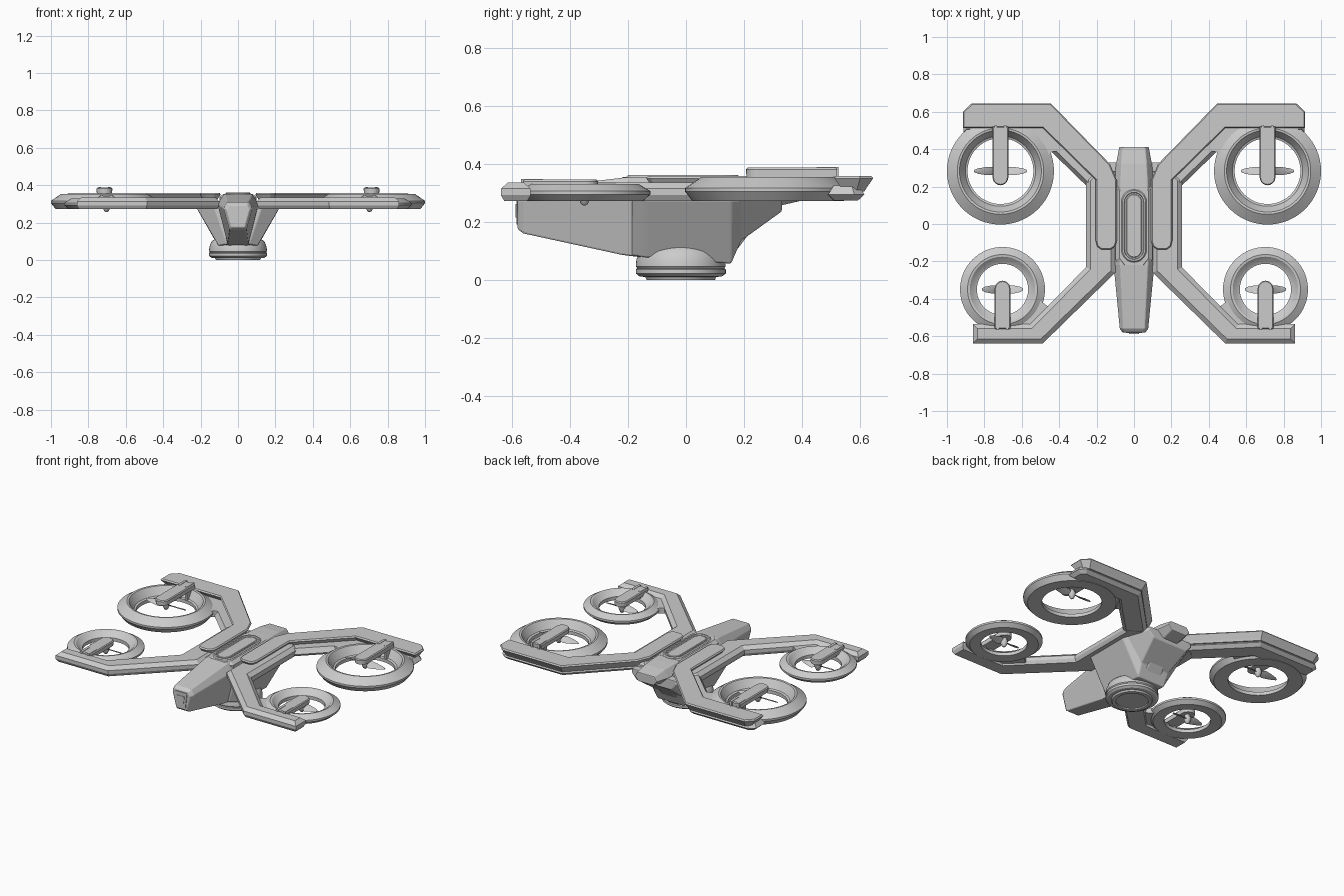
import bpy, bmesh, math
from mathutils import Vector

if "Cube" in bpy.data.objects:
    bpy.data.objects.remove(bpy.data.objects["Cube"])


def finish(name, bm, mirror=False, smooth=False, bevel=0.0):
    bmesh.ops.remove_doubles(bm, verts=bm.verts, dist=1e-5)
    bmesh.ops.recalc_face_normals(bm, faces=bm.faces)
    me = bpy.data.meshes.new(name)
    bm.to_mesh(me)
    bm.free()
    ob = bpy.data.objects.new(name, me)
    bpy.context.collection.objects.link(ob)
    if bevel:
        b = ob.modifiers.new("Bevel", 'BEVEL')
        b.width, b.segments, b.limit_method = bevel, 2, 'ANGLE'
    if mirror:
        m = ob.modifiers.new("Mirror", 'MIRROR')
        m.use_axis[0] = True
    if smooth:
        bpy.ops.object.select_all(action='DESELECT')
        ob.select_set(True)
        bpy.context.view_layer.objects.active = ob
        bpy.ops.object.shade_smooth_by_angle(angle=math.radians(30))
    return ob


def loft(name, rings, cap=True, **kw):
    """Bridge equal-length rings of points and cap both ends."""
    bm = bmesh.new()
    rows = [[bm.verts.new(p) for p in r] for r in rings]
    n = len(rows[0])
    for a, b in zip(rows, rows[1:]):
        for i in range(n):
            j = (i + 1) % n
            bm.faces.new((a[i], a[j], b[j], b[i]))
    if cap:
        bm.faces.new(rows[0])
        bm.faces.new(rows[-1])
    return finish(name, bm, **kw)


def inset(pts, d):
    """Mitred inward offset of a counter-clockwise polygon."""
    out = []
    for i, p in enumerate(pts):
        p = Vector(p)
        a = (p - Vector(pts[i - 1])).normalized()
        b = (Vector(pts[(i + 1) % len(pts)]) - p).normalized()
        na, nb = Vector((-a.y, a.x)), Vector((-b.y, b.x))
        out.append(p + (na + nb) * d / (1 + na.dot(nb)))
    return out


def slab(name, pts, layers, mirror=True, **kw):
    """Outline stacked at (z, inset) layers."""
    rings = [[(q.x, q.y, z) for q in inset(pts, d)] for z, d in layers]
    return loft(name, rings, mirror=mirror, **kw)


def lathe(name, profile, cx, cy, closed=False, n=64, **kw):
    rings = [[(cx + r * math.cos(2 * math.pi * i / n), cy + r * math.sin(2 * math.pi * i / n), z)
              for i in range(n)] for r, z in profile]
    if closed:
        rings.append(rings[0])
    return loft(name, rings, cap=not closed, smooth=True, **kw)


def capsule(cx, y0, y1, r, n=10):
    """Counter-clockwise stadium outline along y."""
    top = [(cx + r * math.cos(math.pi * i / n), y1 - r + r * math.sin(math.pi * i / n)) for i in range(n + 1)]
    bot = [(cx - r * math.cos(math.pi * i / n), y0 + r - r * math.sin(math.pi * i / n)) for i in range(n + 1)]
    return top + bot


def sections(name, secs, **kw):
    """Hull from (y, top width, top z, mid width, mid z, low width, low z)."""
    rings = []
    for y, wt, zt, wm, zm, wl, zl in secs:
        half = [(wt, zt), (wm, zm), (wl, zl)]
        rings.append([(w, y, z) for w, z in half] + [(-w, y, z) for w, z in reversed(half)])
    return loft(name, rings, **kw)


# Slim central fuselage, nose to tail
sections("fuselage", [
    (-0.580, 0.048, 0.295, 0.062, 0.270, 0.036, 0.175),
    (-0.560, 0.058, 0.310, 0.077, 0.275, 0.045, 0.160),
    (-0.220, 0.075, 0.352, 0.110, 0.300, 0.055, 0.086),
    (-0.140, 0.075, 0.354, 0.110, 0.300, 0.055, 0.076),
    (0.150, 0.075, 0.354, 0.110, 0.300, 0.055, 0.070),
    (0.240, 0.072, 0.352, 0.105, 0.300, 0.050, 0.190),
    (0.320, 0.068, 0.348, 0.098, 0.300, 0.050, 0.255),
    (0.412, 0.060, 0.335, 0.080, 0.305, 0.055, 0.276)], bevel=0.005)
# Wide belly with sides leaning inward
sections("belly", [
    (-0.186, 0.120, 0.300, 0.125, 0.275, 0.060, 0.085),
    (-0.140, 0.205, 0.300, 0.220, 0.275, 0.105, 0.078),
    (0.155, 0.205, 0.300, 0.220, 0.275, 0.095, 0.056),
    (0.190, 0.195, 0.300, 0.210, 0.275, 0.100, 0.135),
    (0.330, 0.155, 0.300, 0.160, 0.275, 0.125, 0.236)], bevel=0.005)
# Nose lamp recess frame and lens
for nm, w, y, z0, z1 in (("nose_frame", 0.042, -0.584, 0.19, 0.285), ("nose_lens", 0.026, -0.587, 0.215, 0.262)):
    loft(nm, [[(-w * .75, yy, z0), (w * .75, yy, z0), (w, yy, z1), (-w, yy, z1)] for yy in (y, -0.56)])

# Sensor turret under the belly
lathe("sensor_turret", [(0.095, 0.008), (0.095, 0.0), (0.118, 0.0), (0.122, 0.01), (0.142, 0.012),
                        (0.155, 0.022), (0.155, 0.036), (0.150, 0.040), (0.155, 0.046), (0.153, 0.07),
                        (0.142, 0.098), (0.115, 0.12), (0.07, 0.132)], 0, -0.018)

# Raised top hatch: rim and sunken lid
rim = capsule(0, -0.205, 0.185, 0.068)
slab("hatch_rim", rim, [(0.33, 0), (0.355, 0), (0.361, 0.006), (0.361, 0.015), (0.352, 0.019)], mirror=False)
slab("hatch_lid", capsule(0, -0.18, 0.16, 0.042), [(0.34, 0), (0.355, 0), (0.358, 0.004)], mirror=False)
slab("hatch_base", [(-0.10, 0.20), (-0.10, -0.19), (-0.06, -0.24), (0.06, -0.24), (0.10, -0.19), (0.10, 0.20)],
     [(0.30, 0), (0.335, 0), (0.354, 0.022)], mirror=False)

# Rear arms: raised upper shell over a lower spar
slab("rear_arm_upper", [(0.092, -0.09), (0.10, -0.12), (0.125, -0.137), (0.175, -0.137), (0.197, -0.12),
                        (0.205, -0.09), (0.205, 0.235), (0.487, 0.512), (0.914, 0.512), (0.914, 0.60),
                        (0.868, 0.645), (0.445, 0.645), (0.128, 0.32), (0.092, 0.235)],
     [(0.305, 0.03), (0.318, 0.022), (0.350, 0.0), (0.358, 0.006)])
slab("rear_arm_lower", [(0.15, 0.10), (0.25, 0.20), (0.43, 0.375), (0.52, 0.47), (0.912, 0.49),
                        (0.912, 0.58), (0.875, 0.615), (0.46, 0.615), (0.14, 0.29)],
     [(0.274, 0.022), (0.294, 0.0), (0.312, 0.012), (0.325, 0.02)])
# Front arms with the side rail along the fuselage
slab("front_arm", [(0.10, -0.26), (0.487, -0.638), (0.862, -0.638), (0.862, -0.535), (0.556, -0.535),
                   (0.257, -0.232), (0.257, 0.24), (0.20, 0.30), (0.10, 0.28)],
     [(0.272, 0.012), (0.292, 0.0), (0.314, 0.0), (0.335, 0.024)])
# Webs joining the ring ducts to the arms
slab("rear_web", [(0.36, 0.40), (0.36, 0.35), (0.40, 0.392), (0.44, 0.385), (0.47, 0.36), (0.54, 0.42), (0.54, 0.52)],
     [(0.285, 0), (0.325, 0)])
slab("front_web", [(0.43, -0.46), (0.52, -0.54), (0.62, -0.53), (0.50, -0.41), (0.475, -0.43)],
     [(0.282, 0), (0.315, 0)])


def rotor(tag, cx, cy, R, hole, ztop, zedge, s, pod_in, pod_out, pod_z):
    """Ring duct, motor pod, hub and two-blade propeller; s = +1 rear, -1 front."""
    rim_r = R - 0.055 if s > 0 else R - 0.04
    lathe(tag + "_duct", [(hole, 0.276), (R - 0.025, 0.272), (R, zedge - 0.012), (R, zedge),
                          (rim_r, ztop), (rim_r - 0.012, ztop - 0.002), (hole + 0.012, 0.303), (hole, 0.298)],
          cx, cy, closed=True, mirror=True)
    # pod bar reaching from the arm to the ring centre
    pod = capsule(cx, 0, pod_out - pod_in + 0.042, 0.042)[11:]
    pod = pod + [(cx + 0.042, pod_out - pod_in), (cx - 0.042, pod_out - pod_in)]
    pod = [(x, s * (y + pod_in)) for x, y in pod]
    if s < 0:
        pod.reverse()
    slab(tag + "_motor_pod", pod, [(pod_z - 0.032, 0.001), (pod_z - 0.006, 0), (pod_z, 0.005)])
    # twin ribs and mounting foot at the pod root
    for dx in (-0.033, 0.018):
        ya, yb = sorted((s * (pod_out - 0.07), s * (pod_out + 0.006)))
        x0, x1 = cx + dx, cx + dx + 0.015
        slab(tag + "_pod_rib", [(x0, ya), (x1, ya), (x1, yb), (x0, yb)], [(0.30, 0), (pod_z + 0.002, 0)])
    # hub with spinner
    zb = pod_z - 0.055
    lathe(tag + "_hub", [(0.004, zb - 0.034), (0.012, zb - 0.028), (0.02, zb - 0.01), (0.022, zb + 0.01),
                         (0.016, zb + 0.012), (0.016, pod_z - 0.02)], cx, cy, n=24, mirror=True)
    # pitched blades
    L = hole * 0.80
    for d in (-1, 1):
        rings = []
        for t, w, a in ((0.06, 0.012, 40), (0.3, 0.026, 32), (0.55, 0.023, 22), (0.85, 0.015, 14), (1.0, 0.006, 10)):
            c, sn = math.cos(math.radians(a)), math.sin(math.radians(a)) * d
            rings.append([(cx + d * L * t, cy + u * w * c - v * sn, zb + u * w * sn + v * c)
                          for u, v in ((-1, 0), (0, -0.003), (1, 0), (0, 0.003))])
        loft(tag + "_blade", rings, mirror=True, smooth=True)


rotor("rear", 0.714, 0.283, 0.286, 0.176, 0.354, 0.316, 1, 0.207, 0.52, 0.387)
rotor("front", 0.703, -0.350, 0.227, 0.137, 0.330, 0.306, -1, 0.303, 0.562, 0.345)
